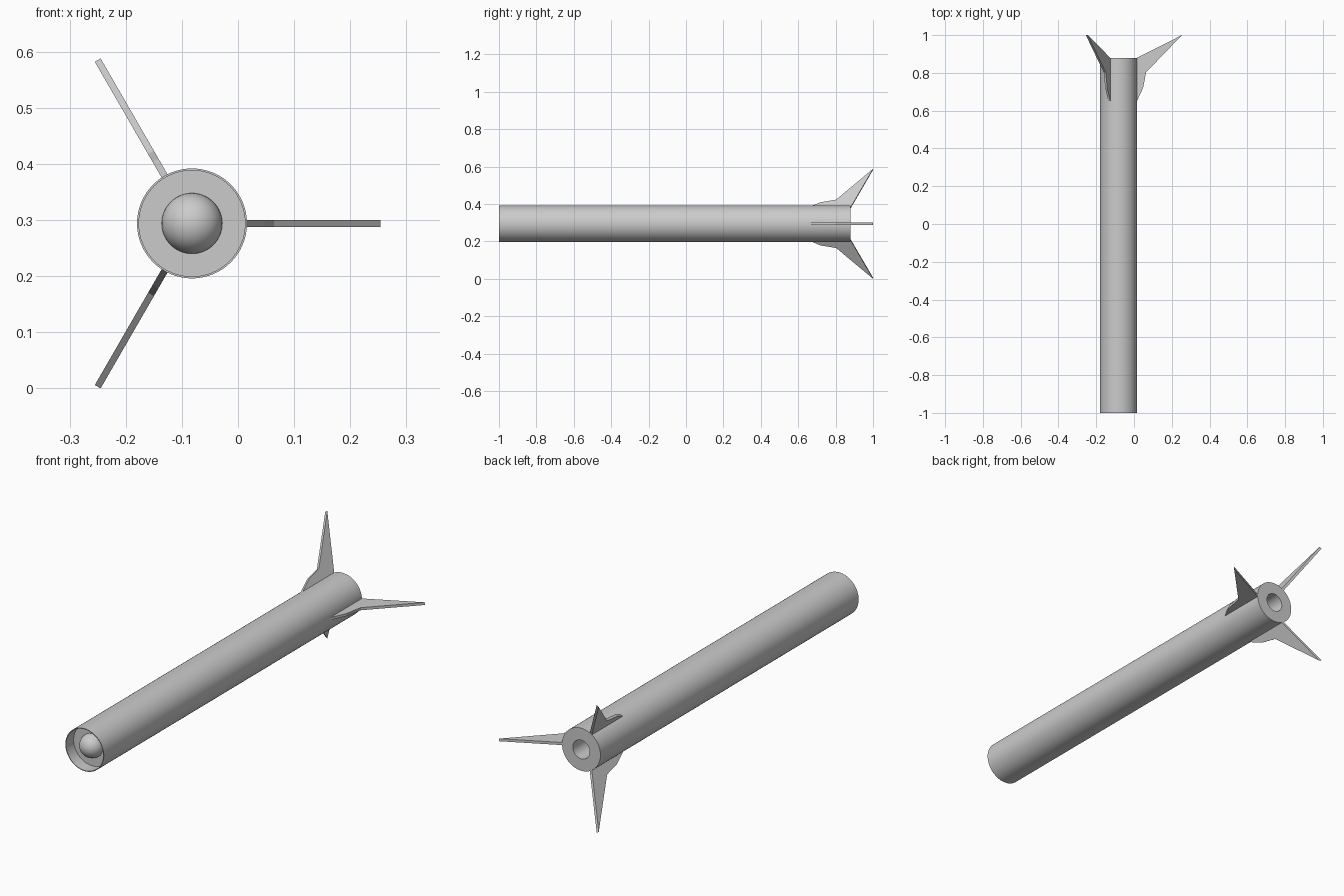
import bpy, bmesh, math
from mathutils import Vector, Matrix

if "Cube" in bpy.data.objects:
    bpy.data.objects.remove(bpy.data.objects["Cube"])

AXIS = Vector((-0.082, 0, 0.294))   # body centre line, running along y


def finish(name, bm, smooth=True):
    bmesh.ops.recalc_face_normals(bm, faces=bm.faces)
    me = bpy.data.meshes.new(name)
    bm.to_mesh(me)
    bm.free()
    ob = bpy.data.objects.new(name, me)
    bpy.context.collection.objects.link(ob)
    ob.location = AXIS
    if smooth:
        bpy.ops.object.select_all(action='DESELECT')
        ob.select_set(True)
        bpy.context.view_layer.objects.active = ob
        bpy.ops.object.shade_smooth_by_angle(angle=math.radians(35))
    return ob


def lathe(name, profile, steps=64):
    """Spin (radius, y) points around the y axis."""
    bm = bmesh.new()
    verts = [bm.verts.new((r, y, 0)) for r, y in profile]
    edges = [bm.edges.new(pair) for pair in zip(verts, verts[1:])]
    bmesh.ops.spin(bm, geom=verts + edges, cent=(0, 0, 0), axis=(0, 1, 0),
                   angle=math.tau, steps=steps, use_duplicate=False)
    bmesh.ops.remove_doubles(bm, verts=bm.verts, dist=1e-5)
    return finish(name, bm)


# Tube body: recessed nose floor, thin front rim, outer wall, rear ring, exhaust bore
lathe("body", [(0, -0.945), (0.0945, -0.945), (0.0945, -1.0), (0.098, -1.0),
               (0.098, 0.88), (0.043, 0.88), (0.043, 0.63), (0, 0.63)])

# Seeker dome sitting on the recessed nose floor
R = 0.054
lathe("nose_dome", [(R * math.sin(a), -0.945 - R * math.cos(a))
                    for a in (math.pi / 2 * i / 14 for i in range(15))])

# Three swept tail fins, profile as (radius, y)
FIN = [(0.095, 0.645), (0.13, 0.72), (0.146, 0.803), (0.336, 1.0),
       (0.098, 0.88), (0.095, 0.88)]
T = 0.012
for i in range(3):
    bm = bmesh.new()
    face = bm.faces.new([bm.verts.new((r, y, -T / 2)) for r, y in FIN])
    ext = bmesh.ops.extrude_face_region(bm, geom=[face])
    bmesh.ops.translate(bm, vec=(0, 0, T),
                        verts=[v for v in ext["geom"] if isinstance(v, bmesh.types.BMVert)])
    bmesh.ops.transform(bm, matrix=Matrix.Rotation(math.tau * i / 3, 4, 'Y'), verts=bm.verts)
    finish(f"tail_fin_{i + 1}", bm, smooth=False)
